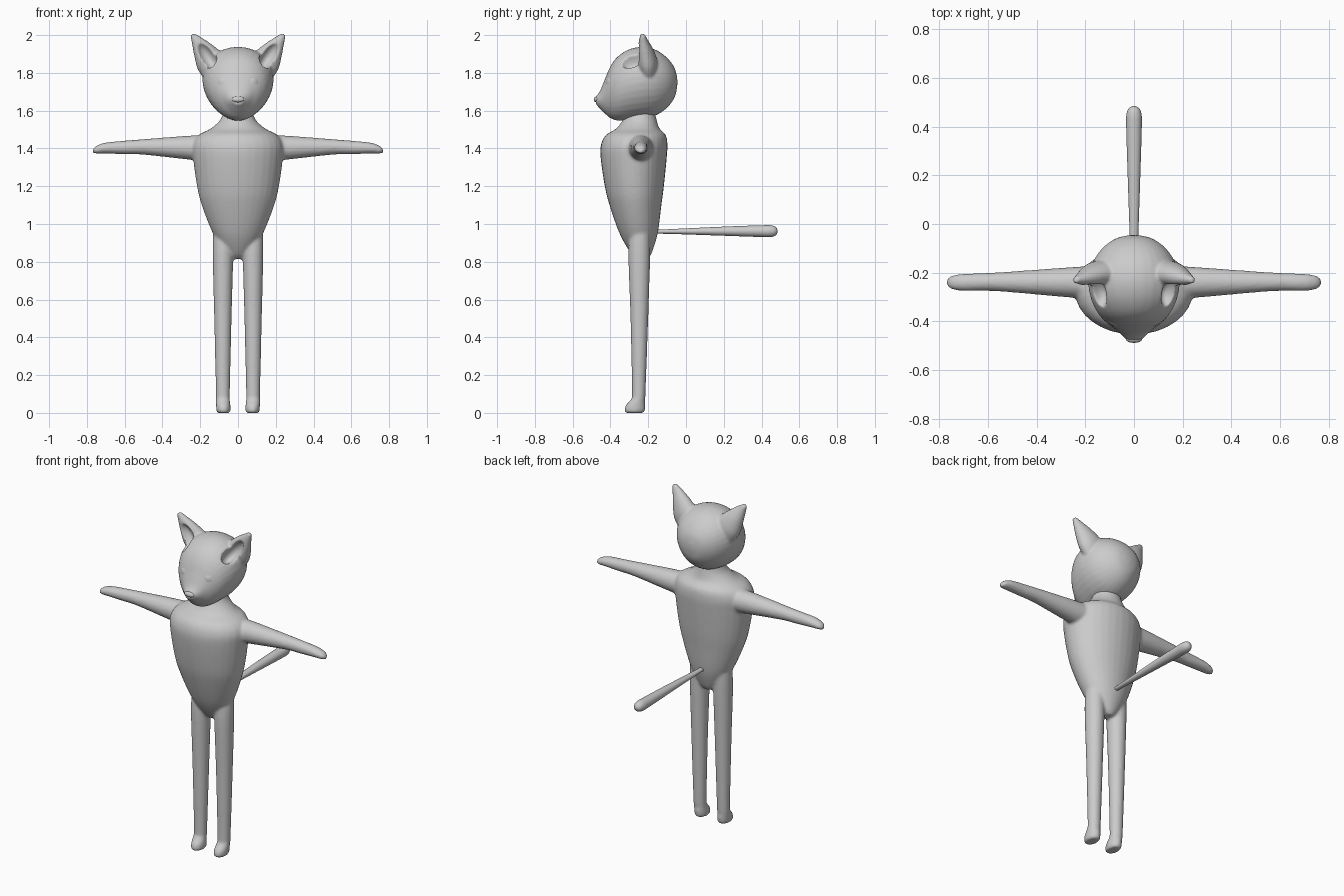
import bpy, bmesh, math
from mathutils import Vector

if "Cube" in bpy.data.objects:
    bpy.data.objects.remove(bpy.data.objects["Cube"])

grey = bpy.data.materials.new("plain grey")
grey.diffuse_color = (0.6, 0.6, 0.6, 1)
grey.use_nodes = True
grey.node_tree.nodes["Principled BSDF"].inputs["Base Color"].default_value = grey.diffuse_color
X, Y, Z = Vector((1, 0, 0)), Vector((0, 1, 0)), Vector((0, 0, 1))


def finish(ob):
    ob.data.materials.clear()
    ob.data.materials.append(grey)
    ob.data.shade_smooth()
    return ob


def spline(rows, steps=5):
    """Catmull-Rom interpolation of rows of numbers."""
    pts = [rows[0]] + rows + [rows[-1]]
    out = []
    for a, b, c, d in zip(pts, pts[1:], pts[2:], pts[3:]):
        for i in range(steps):
            t = i / steps
            out.append([0.5 * (2 * q + (r - p) * t + (2 * p - 5 * q + 4 * r - s) * t * t
                               + (3 * q - p - 3 * r + s) * t ** 3)
                        for p, q, r, s in zip(a, b, c, d)])
    return out + [rows[-1]]


def loft(name, rows, u, v, taper=0.0, segs=32):
    """Elliptical rings: each row is centre x, y, z, half size along u, half size along v."""
    bm = bmesh.new()
    rings = []
    for x, y, z, hu, hv in spline(rows):
        ring = []
        for i in range(segs):
            a = 2 * math.pi * i / segs
            s = math.sin(a)
            p = Vector((x, y, z)) + u * hu * math.cos(a) * (1 + taper * s) + v * hv * s
            ring.append(bm.verts.new(p))
        rings.append(ring)
    for r, q in zip(rings, rings[1:]):
        for i in range(segs):
            j = (i + 1) % segs
            bm.faces.new((r[i], r[j], q[j], q[i]))
    bm.faces.new(rings[0])
    bm.faces.new(rings[-1])
    bmesh.ops.recalc_face_normals(bm, faces=bm.faces)
    me = bpy.data.meshes.new(name)
    bm.to_mesh(me)
    bm.free()
    ob = bpy.data.objects.new(name, me)
    bpy.context.collection.objects.link(ob)
    return finish(ob)


def ball(name, loc, size, rot=(0, 0, 0)):
    bpy.ops.mesh.primitive_uv_sphere_add(segments=32, ring_count=16, location=loc, rotation=rot)
    ob = bpy.context.object
    ob.name = name
    ob.scale = size
    return finish(ob)


def fuse(name, parts, voxel, smooth, cutters=()):
    """Join parts into one smoothly blended skin, then carve the cutters."""
    bpy.ops.object.select_all(action='DESELECT')
    for p in parts:
        p.select_set(True)
    ob = parts[0]
    bpy.context.view_layer.objects.active = ob
    bpy.ops.object.join()
    ob.name = name
    m = ob.modifiers.new("skin", 'REMESH')
    m.mode, m.voxel_size, m.use_smooth_shade = 'VOXEL', voxel, True
    for c in cutters:
        b = ob.modifiers.new("hollow", 'BOOLEAN')
        b.operation, b.solver, b.object = 'DIFFERENCE', 'EXACT', c
    if cutters:
        m = ob.modifiers.new("reskin", 'REMESH')
        m.mode, m.voxel_size, m.use_smooth_shade = 'VOXEL', voxel, True
    m = ob.modifiers.new("blend", 'SMOOTH')
    m.factor, m.iterations = 0.5, smooth
    for mod in list(ob.modifiers):
        bpy.ops.object.modifier_apply(modifier=mod.name)
    for c in cutters:
        bpy.data.objects.remove(c)
    return finish(ob)


# Torso with neck: z, half width, front y, back y
torso = [(0.815, .03, -.26, -.20), (.85, .07, -.295, -.18), (.95, .133, -.352, -.15),
         (1.1, .192, -.405, -.13), (1.2, .217, -.43, -.117), (1.35, .238, -.452, -.102),
         (1.42, .24, -.45, -.098), (1.47, .21, -.425, -.107), (1.505, .145, -.37, -.14),
         (1.55, .095, -.335, -.155), (1.6, .075, -.31, -.165), (1.64, .065, -.30, -.17)]
body = [loft("torso", [(0, (f + b) / 2, z, w, (b - f) / 2) for z, w, f, b in torso], X, Y)]

# Legs with feet, and arms
leg = [(.077, -.272, 0, .03, .046), (.077, -.272, .01, .037, .054), (.078, -.267, .04, .038, .052),
       (.08, -.255, .07, .037, .038), (.08, -.25, .11, .037, .036), (.08, -.247, .5, .046, .047),
       (.079, -.247, .85, .055, .058), (.075, -.24, 1.0, .055, .05)]
arm = [(.12, -.24, 1.4, .07, .07), (.25, -.24, 1.404, .063, .064), (.5, -.238, 1.408, .043, .041),
       (.6, -.238, 1.405, .037, .036), (.7, -.24, 1.402, .035, .029), (.748, -.24, 1.394, .028, .021),
       (.768, -.24, 1.387, .015, .011)]
for side in (-1, 1):
    body.append(loft("leg", [(side * r[0], *r[1:]) for r in leg], X, Y))
    body.append(loft("arm", [(side * r[0], *r[1:]) for r in arm], Y, Z))
fuse("body", body, 0.008, 6)

# Tail, swelling towards its tip
tail = [(0, -.2, .958, .014, .01), (0, -.1, .96, .016, .012), (0, .2, .962, .026, .024),
        (0, .4, .962, .032, .031), (0, .45, .962, .031, .031), (0, .475, .962, .022, .022),
        (0, .485, .962, .006, .006)]
loft("tail", tail, X, Z)

# Head from back of skull to muzzle: y, half width, low z, high z
skull = [(-.046, .02, 1.73, 1.77), (-.06, .075, 1.67, 1.825), (-.10, .13, 1.615, 1.88),
         (-.16, .17, 1.575, 1.922), (-.23, .187, 1.558, 1.938), (-.30, .178, 1.55, 1.925),
         (-.36, .152, 1.547, 1.888), (-.40, .118, 1.56, 1.835), (-.43, .08, 1.585, 1.765),
         (-.455, .052, 1.61, 1.705), (-.477, .03, 1.633, 1.675)]
head = [loft("skull", [(0, y, (a + b) / 2, w, (b - a) / 2) for y, w, a, b in skull], X, Z, 0.1)]

# Ears with hollow fronts
ear = [(.11, -.20, 1.815, .085, .05), (.15, -.205, 1.865, .078, .052), (.185, -.215, 1.92, .056, .042),
       (.218, -.225, 1.97, .031, .024), (.243, -.23, 2.004, .012, .012)]
hollows = []
for side in (-1, 1):
    across = Vector((.83 * side, 0, -.55))
    head.append(loft("ear", [(side * r[0], *r[1:]) for r in ear], across, Y))
    hollows.append(ball("ear_hollow", (side * .165, -.29, 1.893), (.042, .07, .088),
                        (0, side * math.radians(33), 0)))
fuse("head", head, 0.006, 5, hollows)

# Eyes and nose
for side, label in ((-1, "right"), (1, "left")):
    ball(label + "_eye", (side * .08, -.393, 1.743), (.04, .026, .041), (0, 0, side * math.radians(30)))
ball("nose", (0, -.474, 1.66), (.033, .014, .016), (math.radians(-20), 0, 0))
